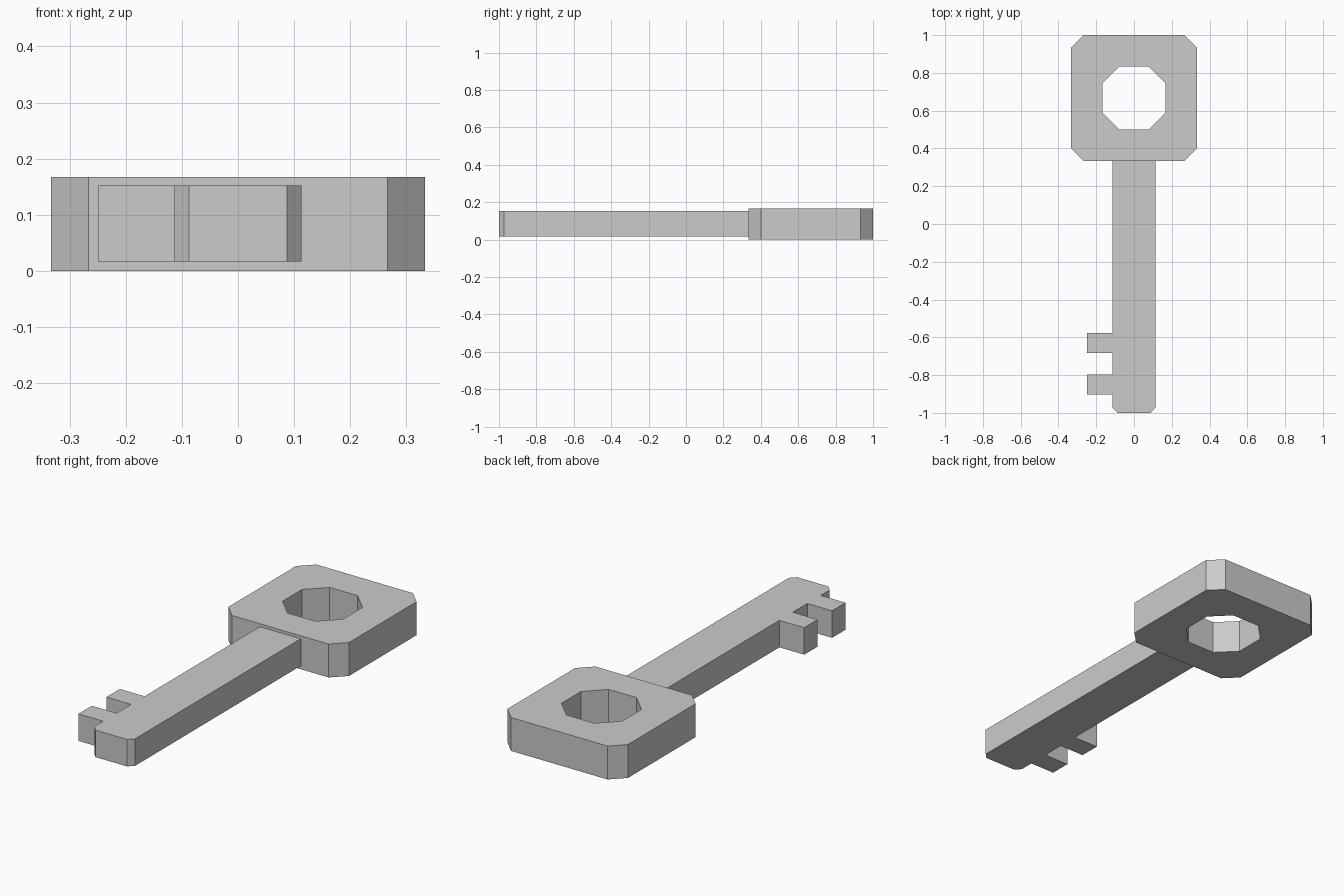
import bpy
import bmesh

if "Cube" in bpy.data.objects:
    bpy.data.objects.remove(bpy.data.objects["Cube"])


def chamfered_square(cy, half, cut):
    """Eight-point square outline with clipped corners, counter-clockwise."""
    k = half - cut
    pts = [(half, k), (k, half), (-k, half), (-half, k),
           (-half, -k), (-k, -half), (k, -half), (half, -k)]
    return [(x, y + cy) for x, y in pts]


def extrude_profile(name, outline, z0, z1, hole=None):
    """Solid plate from an outline, optionally with a hole of equal point count."""
    bm = bmesh.new()
    ring = lambda pts: [bm.verts.new((x, y, z0)) for x, y in pts]
    outer = ring(outline)
    if hole:
        inner = ring(hole)
        n = len(outer)
        for i in range(n):
            j = (i + 1) % n
            bm.faces.new((outer[i], outer[j], inner[j], inner[i]))
    else:
        bm.faces.new(outer)
    top = bmesh.ops.extrude_face_region(bm, geom=bm.faces[:], use_keep_orig=True)
    verts = [v for v in top["geom"] if isinstance(v, bmesh.types.BMVert)]
    bmesh.ops.translate(bm, verts=verts, vec=(0, 0, z1 - z0))
    bmesh.ops.recalc_face_normals(bm, faces=bm.faces[:])
    mesh = bpy.data.meshes.new(name)
    bm.to_mesh(mesh)
    bm.free()
    obj = bpy.data.objects.new(name, mesh)
    bpy.context.collection.objects.link(obj)
    return obj


# Square handle with clipped corners and an octagonal hole
extrude_profile("key_handle", chamfered_square(0.667, 0.333, 0.066), 0, 0.167,
                hole=chamfered_square(0.667, 0.167, 0.09))

# Shaft with chamfered tip and two teeth on the left side
w, tooth_x, end_y = 0.113, -0.25, 0.334
shaft = [(-w, -0.973), (-0.087, -1), (0.087, -1), (w, -0.973), (w, end_y), (-w, end_y)]
for y_top, y_bottom in ((-0.576, -0.682), (-0.796, -0.902)):
    shaft += [(-w, y_top), (tooth_x, y_top), (tooth_x, y_bottom), (-w, y_bottom)]
extrude_profile("key_shaft", shaft, 0.017, 0.152)
